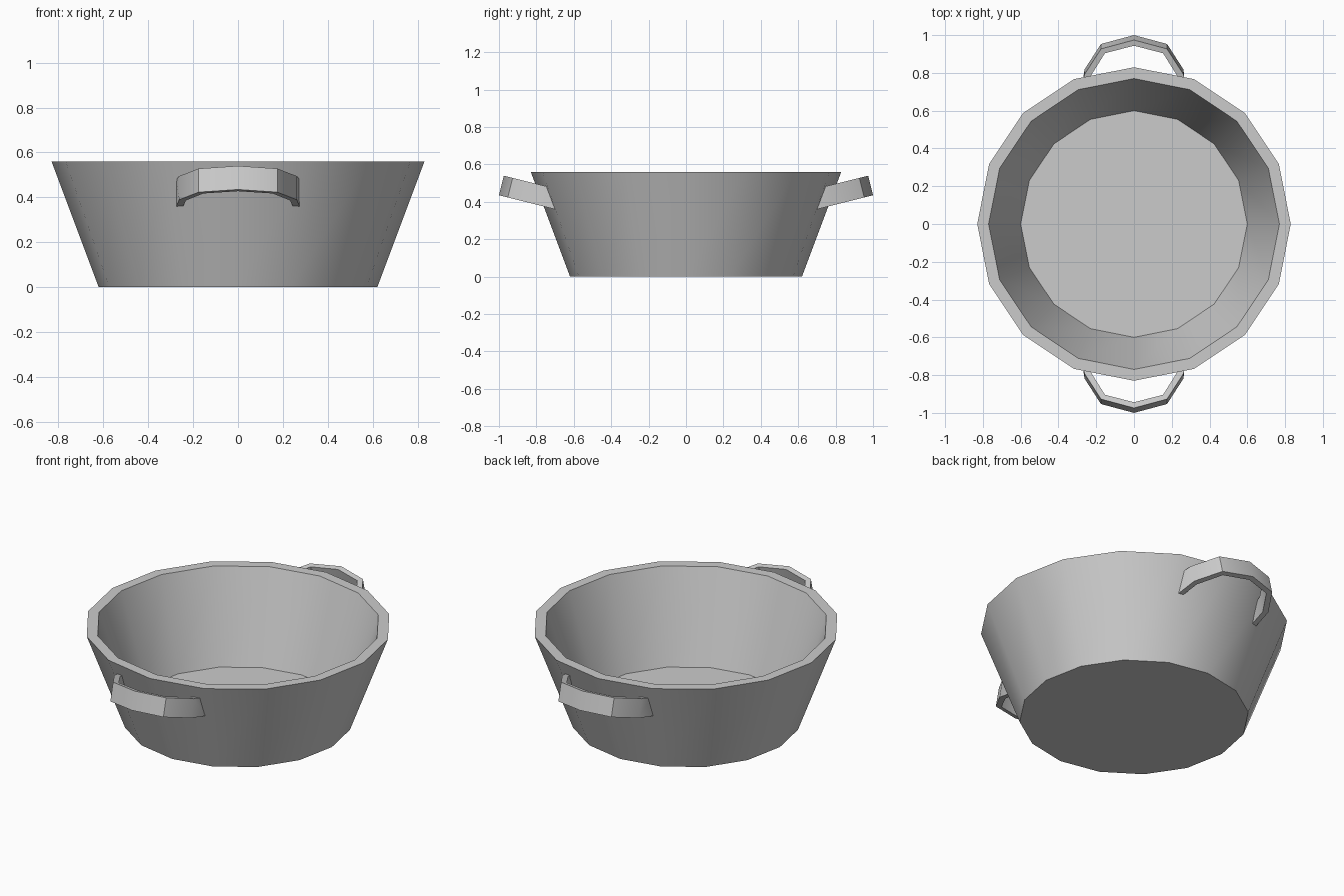
import bpy, bmesh, math

if "Cube" in bpy.data.objects:
    bpy.data.objects.remove(bpy.data.objects["Cube"])

SIDES = 16


def finish(name, bm):
    bmesh.ops.recalc_face_normals(bm, faces=bm.faces[:])
    mesh = bpy.data.meshes.new(name)
    bm.to_mesh(mesh)
    bm.free()
    ob = bpy.data.objects.new(name, mesh)
    bpy.context.collection.objects.link(ob)
    bpy.ops.object.select_all(action='DESELECT')
    ob.select_set(True)
    bpy.context.view_layer.objects.active = ob
    bpy.ops.object.shade_smooth_by_angle(angle=math.radians(35))
    return ob


def skin(bm, rings, closed_ends=True):
    """Join consecutive rings with quads and cap both ends."""
    loops = [[bm.verts.new(p) for p in ring] for ring in rings]
    for a, b in zip(loops, loops[1:]):
        n = len(a)
        for i in range(n):
            j = (i + 1) % n
            bm.faces.new((a[i], a[j], b[j], b[i]))
    bm.faces.new(loops[0])
    bm.faces.new(loops[-1])


# Tub: outer wall, flat rim, inner wall and raised floor (radius, height)
profile = [(0.62, 0), (0.83, 0.56), (0.77, 0.56), (0.60, 0.035)]
bm = bmesh.new()
skin(bm, [[(r * math.cos(math.tau * i / SIDES), r * math.sin(math.tau * i / SIDES), z)
           for i in range(SIDES)] for r, z in profile])
finish("tub", bm)

# Handle outline: outer and inner lower edge, seen from above (x, distance out)
half = [((0.275, 0.69), (0.245, 0.69)),
        ((0.262, 0.818), (0.232, 0.805)),
        ((0.175, 0.953), (0.154, 0.93))]
path = ([((-a[0], a[1]), (-b[0], b[1])) for a, b in half]
        + [((0, 1.0), (0, 0.97))] + half[::-1])


def handle(name, side):
    bm = bmesh.new()
    rings = []
    for k, (outer, inner) in enumerate(path):
        # the ends lean with the sloping wall, the rest stand square to the band
        dy = 0.04 if k in (0, len(path) - 1) else -0.026
        ring = []
        for (x, y), top in ((outer, 0), (inner, 0), (inner, 1), (outer, 1)):
            z = 0.435 - 0.25 * (1 - y) + top * (0.105 + 0.25 * (dy + 0.026))
            ring.append((x, side * (y + top * dy), z))
        rings.append(ring)
    skin(bm, rings)
    finish(name, bm)


handle("front_handle", -1)
handle("back_handle", 1)
